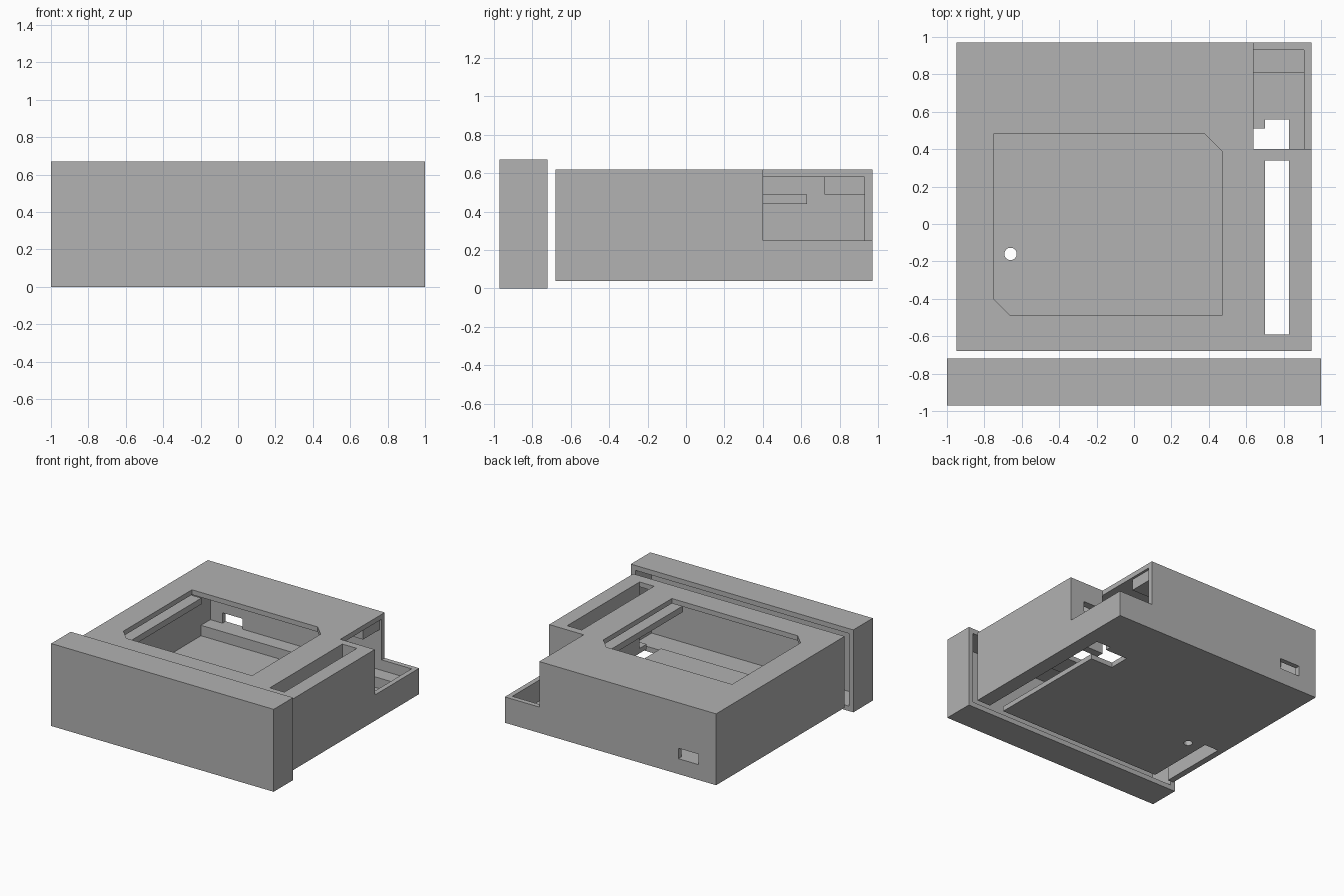
import bpy
import bmesh
from mathutils import Matrix

cube = bpy.data.objects.get("Cube")
if cube:
    bpy.data.objects.remove(cube, do_unlink=True)

grey = bpy.data.materials.new("plain_grey")
grey.use_nodes = True
colour = (0.445, 0.445, 0.445, 1)
grey.diffuse_color = colour
grey.node_tree.nodes["Principled BSDF"].inputs["Base Color"].default_value = colour


def finish(name, bm):
    bmesh.ops.recalc_face_normals(bm, faces=bm.faces)
    mesh = bpy.data.meshes.new(name)
    bm.to_mesh(mesh)
    bm.free()
    mesh.materials.append(grey)
    obj = bpy.data.objects.new(name, mesh)
    bpy.context.collection.objects.link(obj)
    return obj


def prism(name, outline, z):
    """Extrude an x, y outline between two heights."""
    bm = bmesh.new()
    face = bm.faces.new([bm.verts.new((x, y, z[0])) for x, y in outline])
    grown = bmesh.ops.extrude_face_region(bm, geom=[face])
    top = [v for v in grown["geom"] if isinstance(v, bmesh.types.BMVert)]
    bmesh.ops.translate(bm, verts=top, vec=(0, 0, z[1] - z[0]))
    return finish(name, bm)


def box(name, x, y, z):
    return prism(name, [(x[0], y[0]), (x[1], y[0]), (x[1], y[1]), (x[0], y[1])], z)


def cut(target, cutter):
    cutter.hide_render = True
    mod = target.modifiers.new("cut", "BOOLEAN")
    mod.operation = "DIFFERENCE"
    mod.solver = "EXACT"
    mod.object = cutter
    bpy.context.view_layer.objects.active = target
    bpy.ops.object.modifier_apply(modifier=mod.name)
    bpy.data.objects.remove(cutter, do_unlink=True)


# Front cap: shallow tray open towards the body
cap = box("front_cap", (-1, 1), (-0.97, -0.72), (0, 0.67))
cut(cap, box("cap_hollow", (-0.96, 0.96), (-0.93, -0.6), (0.04, 0.63)))

# Main case: hollow shell open at the front
case = box("main_case", (-0.95, 0.95), (-0.68, 0.97), (0.04, 0.62))
cut(case, box("cavity", (-0.90, 0.91), (-0.8, 0.93), (0.08, 0.58)))

# Low tray at the back left corner
cut(case, box("corner_notch", (0.64, 1.1), (0.40, 1.1), (0.25, 0.8)))

# Roof window with two clipped corners, and the long roof slot
window = [(-0.66, -0.49), (0.47, -0.49), (0.47, 0.39), (0.38, 0.48),
          (-0.75, 0.48), (-0.75, -0.40)]
cut(case, prism("window_cutter", window, (0.5, 0.8)))
cut(case, box("roof_slot", (0.70, 0.83), (-0.59, 0.34), (0.5, 0.8)))

# Floor openings
cut(case, box("long_floor_slot", (0.70, 0.83), (-0.8, 0.56), (-0.1, 0.2)))
cut(case, box("wide_floor_slot", (0.50, 0.75), (0.34, 0.51), (-0.1, 0.2)))
cut(case, box("short_floor_slot", (-0.90, -0.775), (-0.8, -0.10), (-0.1, 0.2)))
bm = bmesh.new()
bmesh.ops.create_cone(bm, cap_ends=True, segments=32, radius1=0.033, radius2=0.033,
                      depth=0.4, matrix=Matrix.Translation((-0.66, -0.16, 0.05)))
cut(case, finish("floor_hole", bm))

# Port through the back wall
cut(case, box("port", (-0.79, -0.61), (0.85, 1.1), (0.165, 0.25)))

# Ledge along the foot of the back wall
box("back_ledge", (-0.90, 0.91), (0.81, 0.93), (0.08, 0.165))

# Cross wall beside the tray, with a cable opening
cross = box("cross_wall", (0.64, 0.91), (0.34, 0.40), (0.08, 0.58))
cut(cross, box("cable_opening", (0.70, 0.82), (0.2, 0.6), (0.38, 0.46)))

# Walls of the roof slot
box("slot_inner_wall", (0.66, 0.70), (-0.59, 0.34), (0.44, 0.58))
box("slot_outer_wall", (0.83, 0.91), (-0.59, 0.34), (0.08, 0.58))

# Panel rails and stop under the roof
for side, x in (("right", (-0.90, -0.77)), ("left", (0.49, 0.62))):
    box(side + "_panel_rail", x, (-0.66, 0.63), (0.44, 0.49))
box("panel_stop", (-0.90, 0.62), (0.72, 0.93), (0.49, 0.58))
